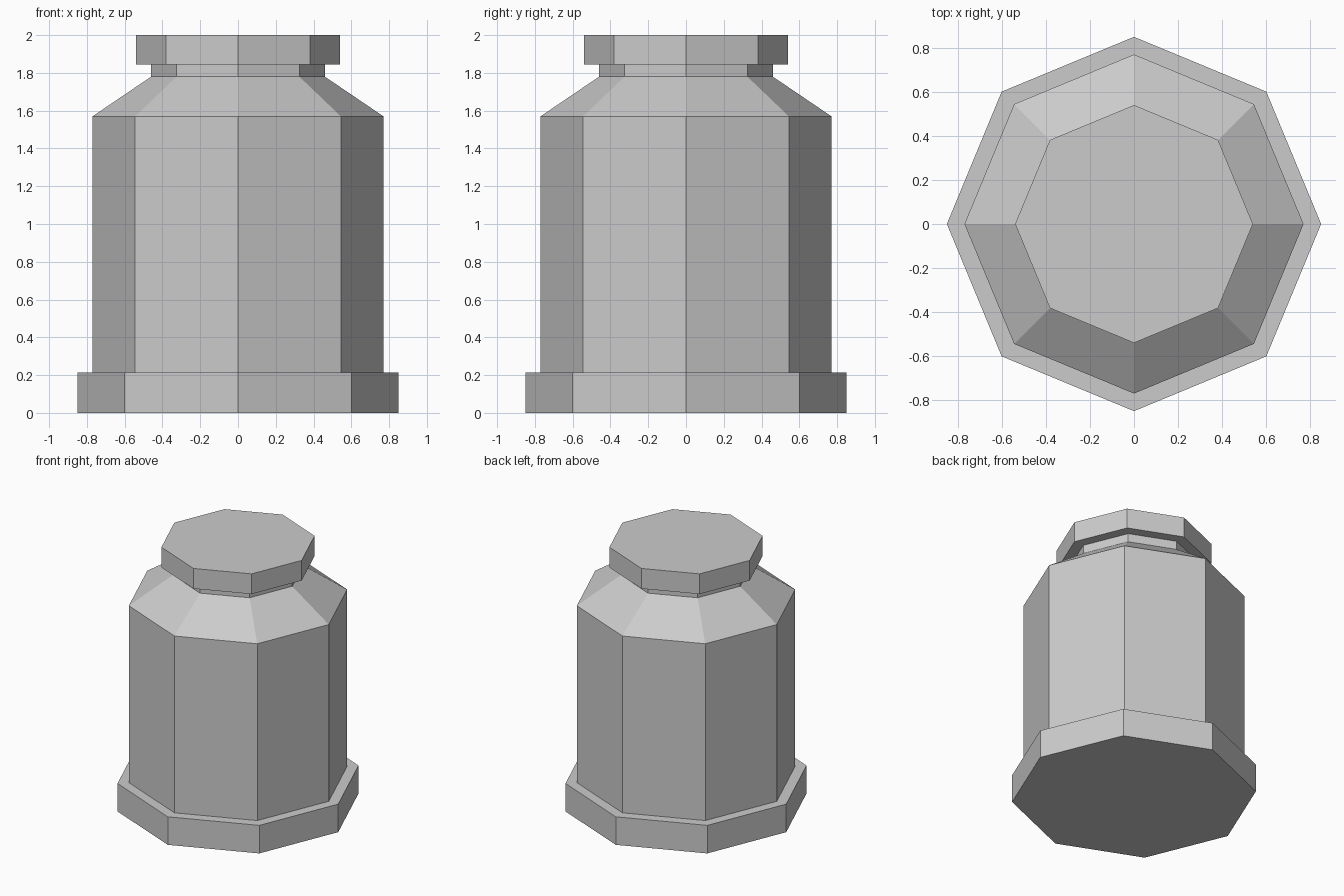
import bpy, bmesh
from math import cos, sin, tau

if "Cube" in bpy.data.objects:
    bpy.data.objects.remove(bpy.data.objects["Cube"])

SIDES = 8


def lathe(name, profile, capped=True):
    """Spin (radius, z) points into a flat-shaded octagonal part."""
    bm = bmesh.new()
    rings = [[bm.verts.new((r * cos(tau * i / SIDES), r * sin(tau * i / SIDES), z))
              for i in range(SIDES)] for r, z in profile]
    for low, high in zip(rings, rings[1:]):
        for i in range(SIDES):
            j = (i + 1) % SIDES
            bm.faces.new((low[i], low[j], high[j], high[i]))
    if capped:
        bm.faces.new(rings[0][::-1])
        bm.faces.new(rings[-1])
    mesh = bpy.data.meshes.new(name)
    bm.to_mesh(mesh)
    bm.free()
    obj = bpy.data.objects.new(name, mesh)
    bpy.context.collection.objects.link(obj)
    return obj


# Wide foot
lathe("base", [(0.85, 0), (0.85, 0.215)])
# Body, sloped shoulder and neck; ends are closed by the base and lid
lathe("body", [(0.77, 0.215), (0.77, 1.57), (0.46, 1.78), (0.46, 1.845)], capped=False)
# Overhanging lid
lathe("lid", [(0.54, 1.845), (0.54, 2.0)])
